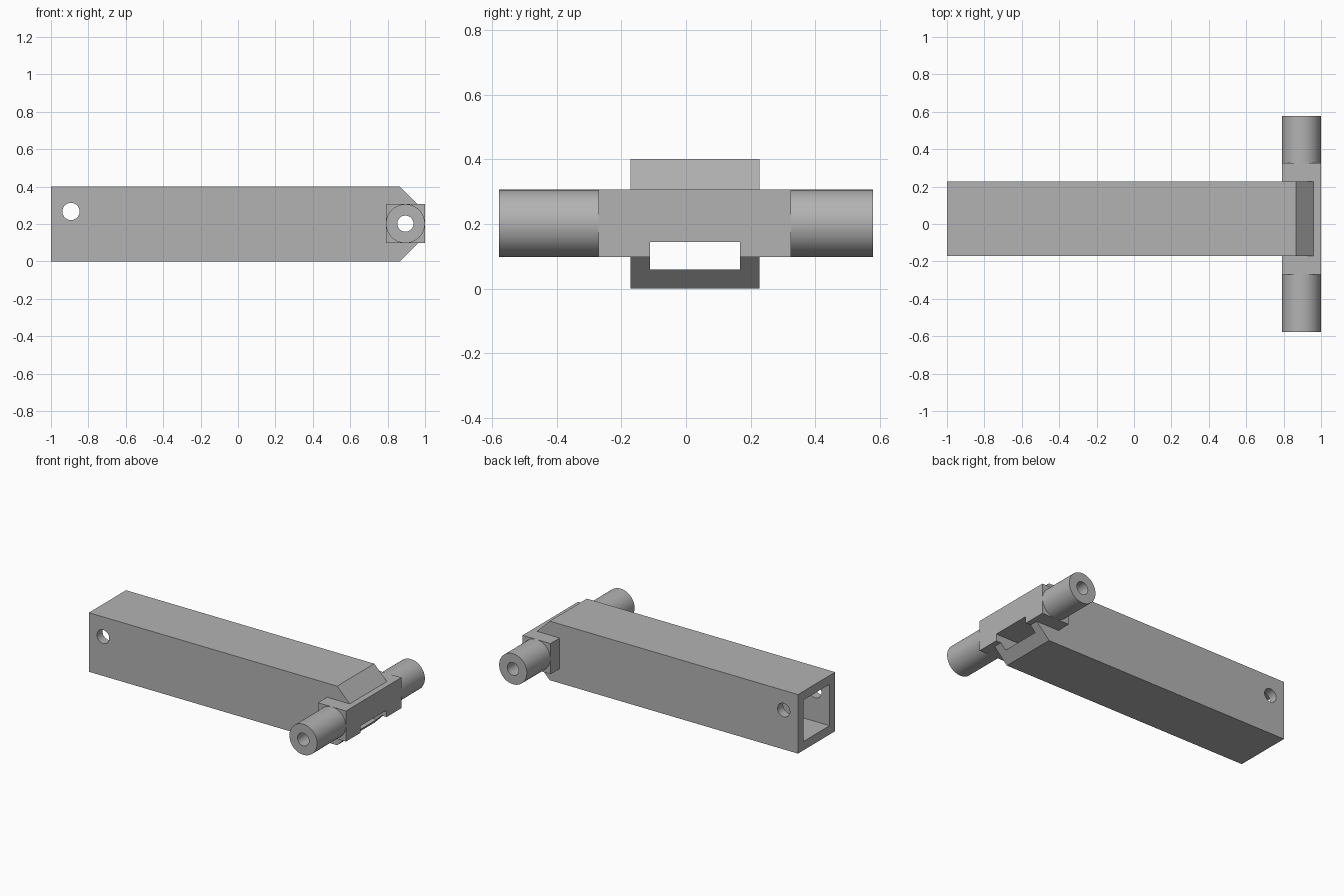
import bpy
import bmesh
import math

cube = bpy.data.objects.get("Cube")
if cube:
    bpy.data.objects.remove(cube, do_unlink=True)

grey = bpy.data.materials.new("plain_grey")
grey.use_nodes = True
colour = (0.45, 0.45, 0.45, 1)
grey.diffuse_color = colour
grey.node_tree.nodes["Principled BSDF"].inputs["Base Color"].default_value = colour

PIN_X, PIN_Z, PIN_R, HOLE_R = 0.895, 0.202, 0.104, 0.043
WALL_LO, WALL_HI = -0.172, 0.227


def prism(name, outline, y0, y1):
    """Extrude an x-z outline from y0 to y1."""
    bm = bmesh.new()
    face = bm.faces.new([bm.verts.new((x, y0, z)) for x, z in outline])
    new = bmesh.ops.extrude_face_region(bm, geom=[face])["geom"]
    verts = [v for v in new if isinstance(v, bmesh.types.BMVert)]
    bmesh.ops.translate(bm, verts=verts, vec=(0, y1 - y0, 0))
    bmesh.ops.recalc_face_normals(bm, faces=bm.faces)
    mesh = bpy.data.meshes.new(name)
    bm.to_mesh(mesh)
    bm.free()
    obj = bpy.data.objects.new(name, mesh)
    bpy.context.collection.objects.link(obj)
    mesh.materials.append(grey)
    return obj


def box(name, x0, x1, y0, y1, z0, z1):
    return prism(name, [(x0, z0), (x1, z0), (x1, z1), (x0, z1)], y0, y1)


def rod(name, x, z, r, y0, y1, sides=64):
    turns = [2 * math.pi * i / sides for i in range(sides)]
    return prism(name, [(x + r * math.cos(a), z + r * math.sin(a)) for a in turns], y0, y1)


def combine(target, tool, operation):
    """Apply a boolean and discard the tool."""
    tool.hide_render = True
    mod = target.modifiers.new("combine", "BOOLEAN")
    mod.operation, mod.object, mod.solver = operation, tool, "EXACT"
    bpy.ops.object.select_all(action="DESELECT")
    bpy.context.view_layer.objects.active = target
    target.select_set(True)
    bpy.ops.object.modifier_apply(modifier=mod.name)
    bpy.data.objects.remove(tool, do_unlink=True)


def smooth(obj):
    bpy.ops.object.select_all(action="DESELECT")
    bpy.context.view_layer.objects.active = obj
    obj.select_set(True)
    bpy.ops.object.shade_smooth_by_angle(angle=math.radians(30))


# Square tube with a chamfered nose, merged with the pivot block
arm = prism("tube_arm", [(-1, 0), (0.865, 0), (1, 0.135), (1, 0.266),
                         (0.865, 0.401), (-1, 0.401)], WALL_LO, WALL_HI)
combine(arm, box("pivot_block", PIN_X - 0.105, 1, -0.27, 0.325, 0.098, 0.306), "UNION")

# Hollow tube, open at the tail and through the lower chamfer
combine(arm, box("hollow", -1.1, 0.79, -0.112, 0.167, 0.06, 0.341), "DIFFERENCE")
combine(arm, box("nose_slot", 0.7, 1.1, -0.112, 0.167, 0.06, 0.145), "DIFFERENCE")

# Pin hole near the tail and axle bore through the pivot
combine(arm, rod("tail_hole", -0.893, 0.267, 0.046, -0.5, 0.5), "DIFFERENCE")
combine(arm, rod("axle_bore", PIN_X, PIN_Z, HOLE_R, -0.7, 0.7), "DIFFERENCE")
smooth(arm)

# Round bored pivot bosses on both sides
for name, y0, y1 in (("right_boss", -0.578, -0.27), ("left_boss", 0.325, 0.578)):
    boss = rod(name, PIN_X, PIN_Z, PIN_R, y0, y1)
    combine(boss, rod("boss_bore", PIN_X, PIN_Z, HOLE_R, -0.7, 0.7), "DIFFERENCE")
    smooth(boss)
